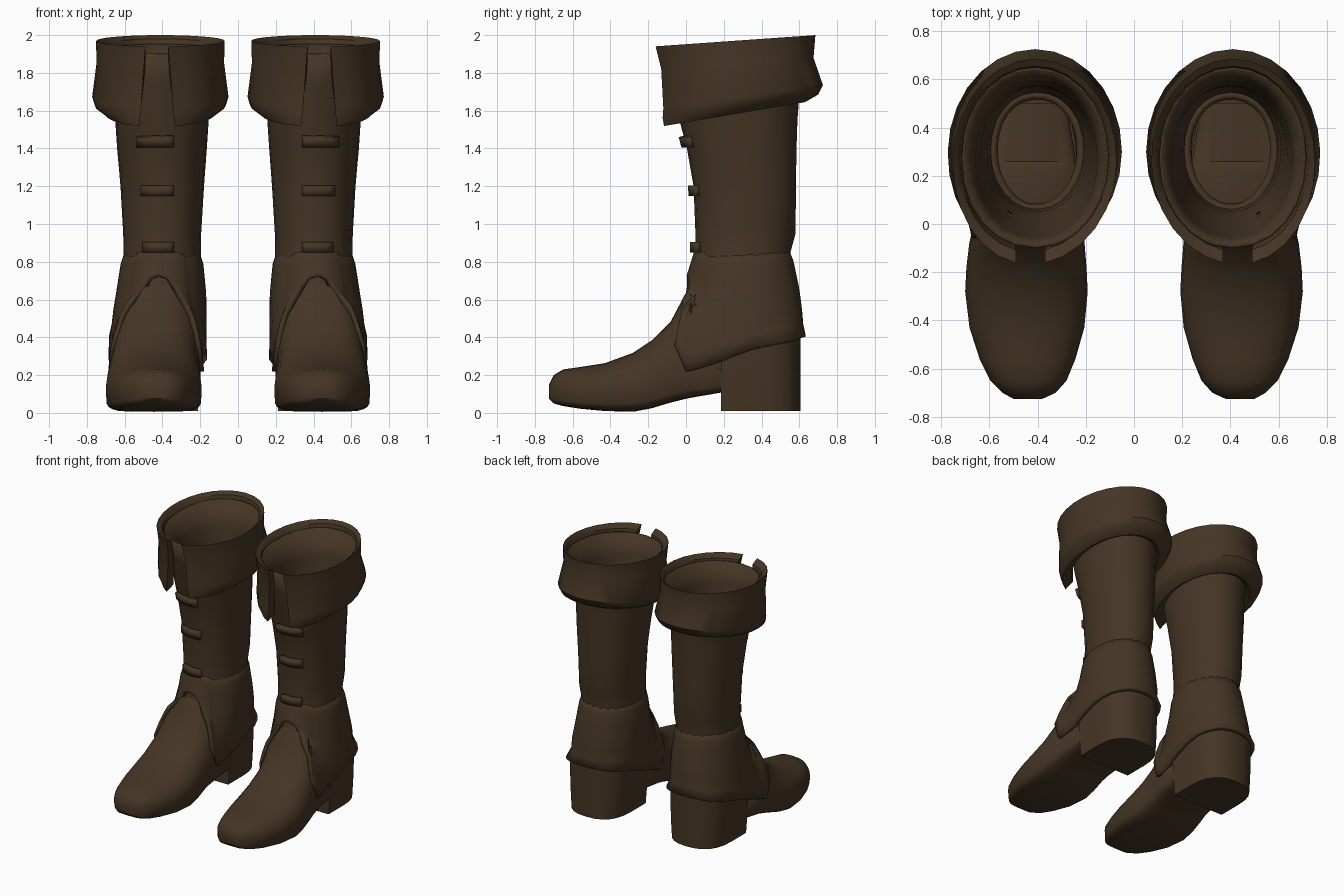
import bpy, math
from mathutils import Vector
from mathutils.bvhtree import BVHTree

if "Cube" in bpy.data.objects:
    bpy.data.objects.remove(bpy.data.objects["Cube"])

leather = bpy.data.materials.new("dark brown leather")
leather.diffuse_color = (0.060, 0.036, 0.018, 1)
leather.use_nodes = True
leather.node_tree.nodes["Principled BSDF"].inputs["Base Color"].default_value = leather.diffuse_color


def make(name, verts, faces, thickness=0, angle=40):
    """Object mirrored into a pair, optionally thickened inward."""
    me = bpy.data.meshes.new(name)
    me.from_pydata(verts, [], faces)
    me.materials.append(leather)
    ob = bpy.data.objects.new(name, me)
    bpy.context.collection.objects.link(ob)
    bpy.context.view_layer.objects.active = ob
    ob.select_set(True)
    bpy.ops.object.mode_set(mode='EDIT')
    bpy.ops.mesh.select_all(action='SELECT')
    if not thickness:
        bpy.ops.mesh.normals_make_consistent(inside=False)
    bpy.ops.object.mode_set(mode='OBJECT')
    bpy.ops.object.shade_smooth_by_angle(angle=math.radians(angle))
    ob.select_set(False)
    if thickness:
        s = ob.modifiers.new("thickness", 'SOLIDIFY')
        s.thickness, s.offset = thickness, -1
    ob.modifiers.new("pair", 'MIRROR')
    return ob


def grid(rows, cols, wrap_cols=False, wrap_rows=False):
    """Quads joining consecutive rows of points."""
    return [(r * cols + c, r * cols + (c + 1) % cols,
             (r + 1) % rows * cols + (c + 1) % cols, (r + 1) % rows * cols + c)
            for r in range(rows if wrap_rows else rows - 1)
            for c in range(cols if wrap_cols else cols - 1)]


def power(v, e):
    return math.copysign(abs(v) ** e, v)


# foot: sections along y (y, x left, x right, bottom, top), flat sole
foot_sections = [
    (-.725, .38, .50, .075, .15), (-.70, .325, .545, .05, .20), (-.65, .28, .595, .036, .23),
    (-.56, .243, .64, .022, .243), (-.43, .206, .682, .01, .263), (-.28, .192, .70, .006, .318),
    (-.18, .197, .695, .025, .385), (-.08, .205, .683, .055, .485), (-.02, .205, .67, .07, .60),
    (.025, .20, .665, .08, .68), (.20, .203, .647, .11, .28), (.26, .24, .61, .12, .22),
    (.50, .28, .57, .12, .22)]
N = 24
fv = []
for y, xl, xr, zb, zt in foot_sections:
    zm = zb + min(.45 * (zt - zb), .13)
    for i in range(N):
        a = 2 * math.pi * i / N
        s, c = math.sin(a), math.cos(a)
        z = zm + (zt - zm) * power(s, .95) if s > 0 else zm + (zm - zb) * power(s, .3)
        fv.append(((xl + xr) / 2 + (xr - xl) / 2 * power(c, .85 if s > 0 else .45), y, z))
ff = grid(len(foot_sections), N, True)
ff += [tuple(range(N)), tuple(range(len(fv) - N, len(fv)))]
make("foot", fv, ff)

# shaft: stacked rings (z, y front, y back, x left, x right)
shaft_rings = [
    (.12, -.15, .58, .225, .625), (.25, -.22, .585, .21, .645), (.36, -.13, .59, .20, .65),
    (.50, -.03, .595, .187, .645), (.65, .02, .585, .185, .628), (.85, .05, .553, .197, .605),
    (.95, .05, .58, .195, .608), (1.2, .04, .582, .18, .622), (1.4, .005, .585, .165, .64),
    (1.55, -.035, .59, .155, .65), (1.75, -.07, .605, .14, .67), (1.9, -.10, .65, .105, .715)]
sv = []
for z, yf, yb, xl, xr in shaft_rings:
    e = .85 if z < .6 else .95
    for i in range(N):
        a = 2 * math.pi * i / N
        c = math.cos(a)
        sv.append(((xl + xr) / 2 + (xr - xl) / 2 * power(math.sin(a), e),
                   (yf + yb) / 2 - (yb - yf) / 2 * power(c, e),
                   z + (.025 * (1 - c) if z > 1.85 else 0)))
sf = grid(len(shaft_rings), N, True)
make("shaft", sv, sf, .012)

# heel and counter: rounded at the back, block front wall only below the foot
hv = []
for z, hw, front in ((.01, .213, .185), (.125, .223, .185), (.27, .230, .185), (.42, .232, .20)):
    plan = [(.425 - hw, front), (.425 + hw, front)]
    plan += [(.425 + hw * power(math.cos(a), .8), .36 + .245 * power(math.sin(a), .8))
             for a in [math.pi * k / 12 for k in range(13)]]
    hv += [(x, y, z) for x, y in plan]
n = len(plan)
hf = [f for i, f in enumerate(grid(4, n, True)) if i not in (n, 2 * n)]
hf.append(tuple(range(n)))
make("heel", hv, hf)

# outer surface used to wrap the overlay and straps
body = BVHTree.FromPolygons(
    [Vector(v) for v in fv + sv + hv],
    ff + [tuple(i + len(fv) for i in f) for f in sf]
    + [tuple(i + len(fv) + len(sv) for i in f) for f in hf])

# ankle overlay: lower edge height by angle from the front
edge = [(0, .73), (11, .715), (20, .67), (28, .605), (35, .53), (37.5, .45), (39, .36), (47, .22),
        (55, .235), (67, .26), (80, .28), (90, .30), (100, .315), (110, .335), (120, .35),
        (130, .367), (140, .38), (150, .39), (160, .40), (170, .403), (180, .405)]
columns = edge + [(360 - a, z) for a, z in reversed(edge[1:-1])]
rows = 8
ov = []
for r in range(rows):
    t = r / (rows - 1)
    for a, low in columns:
        d = Vector((math.sin(math.radians(a)), -math.cos(math.radians(a)), 0))
        z = .87 + (low - .87) * t
        o = Vector((.42, .25, z))
        hit = body.ray_cast(o + d * 2, -d)[0] or o + d * .3
        ov.append(hit + d * (-.012 if r == 0 else .008 + .022 * t))
make("ankle_overlay", ov, [f[::-1] for f in grid(rows, len(columns), True)], .03)

# folded cuff: closed profile swept around, open at the front
# (z front, z back, y front, y back, half width, half gap)
cuff_profile = [
    (1.80, 1.84, -.085, .625, .287, .065), (1.915, 1.98, -.115, .655, .312, .06),
    (1.94, 2.0, -.168, .685, .34, .06), (1.82, 1.88, -.14, .675, .338, .07),
    (1.61, 1.735, -.132, .725, .361, .085), (1.56, 1.685, -.138, .70, .345, .09),
    (1.515, 1.645, -.138, .63, .288, .095), (1.54, 1.66, -.06, .595, .252, .095)]
M = 27
cv = []
for zf, zb, yf, yb, hw, gap in cuff_profile:
    start = math.asin(gap / hw)
    for i in range(M):
        a = start + (2 * math.pi - 2 * start) * i / (M - 1)
        k = (1 - math.cos(a)) / 2
        shift = .02 * (1 - k) ** 4
        cv.append((.41 + shift + hw * math.sin(a), yf + (yb - yf) * k, zf + (zb - zf) * k))
P = len(cuff_profile)
make("cuff", cv, grid(P, M, False, True)
     + [tuple(r * M for r in range(P)), tuple(r * M + M - 1 for r in range(P))])

# front straps
for k, (z, x0, x1) in enumerate([(1.432, .338, .54), (1.175, .338, .515), (.878, .34, .505)]):
    pts = []
    for dz in (.028, -.028):
        for i in range(6):
            x = x0 + (x1 - x0) * i / 5
            hit = body.ray_cast(Vector((x, -2, z + dz)), Vector((0, 1, 0)))[0]
            pts.append(hit + Vector((0, -.03, 0)))
    make("strap_%d" % (k + 1), pts, [f[::-1] for f in grid(2, 6)], .035, 30)
